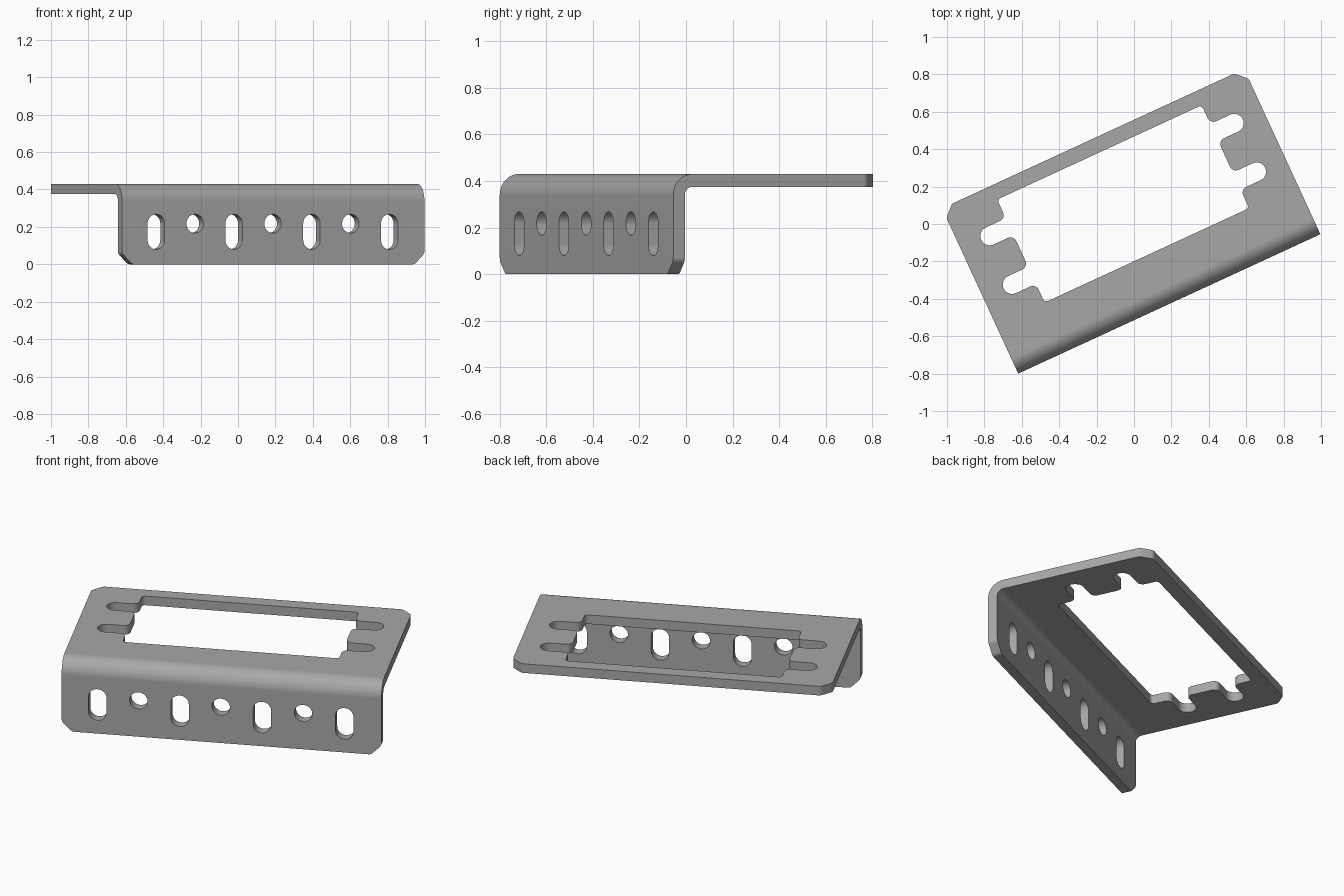
import bpy, bmesh, math
from mathutils import Vector, Matrix

if "Cube" in bpy.data.objects:
    bpy.data.objects.remove(bpy.data.objects["Cube"])

LEFT, RIGHT = -0.897, 0.882        # ends along the bend
FRONT, BACK = -0.467, 0.506        # depth
TOP, T, BEND = 0.43, 0.055, 0.09   # height, sheet thickness, outer bend radius
MID = (LEFT + RIGHT) / 2
TURN = math.radians(24.76)

steel = bpy.data.materials.new("grey steel")
steel.use_nodes = True
colour = (0.39, 0.39, 0.39, 1)
steel.diffuse_color = colour
steel.node_tree.nodes["Principled BSDF"].inputs["Base Color"].default_value = colour


def rounded(corners, steps=8):
    """Outline with each (x, y, radius) corner replaced by a tangent arc."""
    out = []
    for i, (x, y, r) in enumerate(corners):
        p = Vector((x, y))
        if r == 0:
            out.append(p)
            continue
        a = (Vector(corners[i - 1][:2]) - p).normalized()
        b = (Vector(corners[(i + 1) % len(corners)][:2]) - p).normalized()
        half = a.angle(b) / 2
        centre = p + (a + b).normalized() * r / math.sin(half)
        start = p + a * r / math.tan(half) - centre
        end = p + b * r / math.tan(half) - centre
        sweep = math.pi - 2 * half
        for k in range(steps + 1):
            turn = sweep * k / steps
            out.append(centre + (start * math.sin(sweep - turn)
                                 + end * math.sin(turn)) / math.sin(sweep))
    return out


def prism(name, points, offset):
    """Closed solid from a 3D outline pushed along an offset."""
    bm = bmesh.new()
    face = bm.faces.new([bm.verts.new(p) for p in points])
    ext = bmesh.ops.extrude_face_region(bm, geom=[face], use_keep_orig=True)
    moved = [g for g in ext["geom"] if isinstance(g, bmesh.types.BMVert)]
    bmesh.ops.translate(bm, verts=moved, vec=offset)
    bmesh.ops.remove_doubles(bm, verts=bm.verts, dist=0.0003)
    bmesh.ops.recalc_face_normals(bm, faces=bm.faces)
    mesh = bpy.data.meshes.new(name)
    bm.to_mesh(mesh)
    bm.free()
    obj = bpy.data.objects.new(name, mesh)
    bpy.context.collection.objects.link(obj)
    return obj


# Folded sheet: L profile with a rounded bend
profile = rounded([
    (FRONT, 0, 0), (FRONT, TOP, BEND), (BACK, TOP, 0),
    (BACK, TOP - T, 0), (FRONT + T, TOP - T, BEND - T), (FRONT + T, 0, 0)], 10)
bracket = prism("bracket", [(LEFT, y, z) for y, z in profile], (RIGHT - LEFT, 0, 0))

# Clipped and softened free corners
bm = bmesh.new()
bm.from_mesh(bracket.data)


def at_free_corner(e):
    a, b = (v.co for v in e.verts)
    along = abs(a.x - b.x) < 0.001
    return along and (max(a.z, b.z) < 0.001 or min(a.y, b.y) > BACK - 0.001)


clip = bmesh.ops.bevel(bm, geom=[e for e in bm.edges if at_free_corner(e)],
                       offset=0.058, offset_type='OFFSET', segments=1, affect='EDGES')
rims = {e for f in clip["faces"] for e in f.edges
        if abs(e.verts[0].co.x - e.verts[1].co.x) < 0.001}
bmesh.ops.bevel(bm, geom=list(rims), offset=0.012, offset_type='OFFSET',
                segments=4, profile=0.5, affect='EDGES')
bm.to_mesh(bracket.data)
bm.free()

# Window with two slots at each end
quarter = [(0.602, 0.303, 0.02), (0.602, 0.193, 0.035), (0.77, 0.193, 0.0499),
           (0.77, 0.093, 0.0499), (0.602, 0.093, 0.035)]
side = quarter + [(x, -y, r) for x, y, r in reversed(quarter)]
window = side + [(-x, y, r) for x, y, r in reversed(side)]
cutters = [prism("window_cutter",
                 [(MID + p.x, 0.122 + p.y, TOP - 0.1) for p in rounded(window)],
                 (0, 0, 0.2))]

# Alternating long slots and round holes in the front flange
R = 0.05
for i in range(-3, 4):
    x = MID - 0.003 + i * 0.229
    low = 0.08 if i % 2 else 0.167
    hole = rounded([(x - R, low, R * 0.999), (x + R, low, R * 0.999),
                    (x + R, 0.268, R * 0.999), (x - R, 0.268, R * 0.999)])
    cutters.append(prism("hole_cutter", [(p.x, FRONT - 0.1, p.y) for p in hole],
                         (0, 0.25, 0)))

bpy.ops.object.select_all(action='DESELECT')
bpy.context.view_layer.objects.active = bracket
bracket.select_set(True)
for cutter in cutters:
    cutter.hide_render = True
    cut = bracket.modifiers.new("cut", 'BOOLEAN')
    cut.operation, cut.solver, cut.object = 'DIFFERENCE', 'EXACT', cutter
    bpy.ops.object.modifier_apply(modifier=cut.name)
    bpy.data.objects.remove(cutter)

# Turn, colour and shade
bracket.data.transform(Matrix.Rotation(TURN, 4, 'Z'))
bracket.data.materials.clear()
bracket.data.materials.append(steel)
bpy.ops.object.shade_smooth_by_angle(angle=math.radians(30))
weighted = bracket.modifiers.new("even shading", 'WEIGHTED_NORMAL')
weighted.keep_sharp = True
